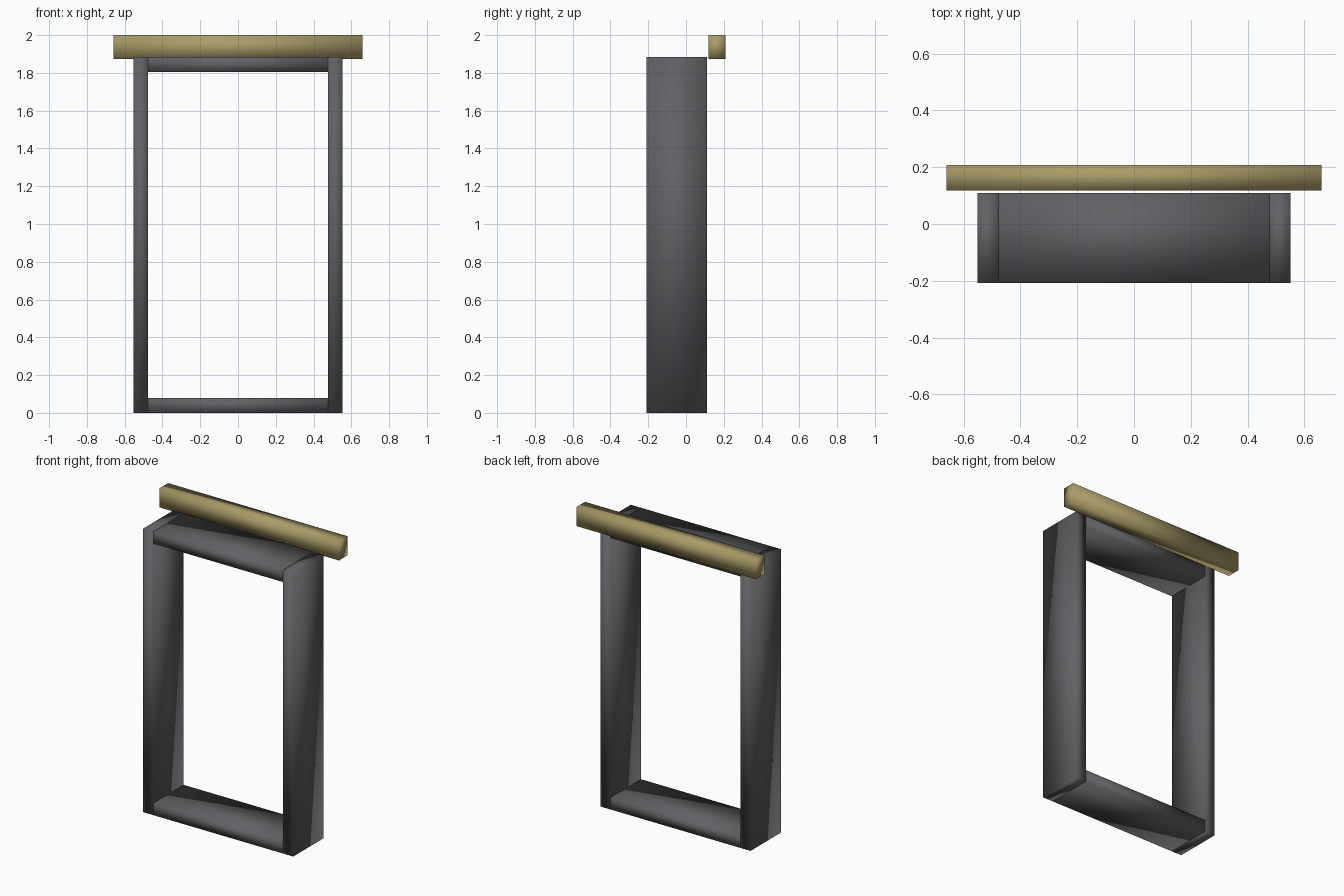
import bpy
import bmesh
from mathutils import Matrix, Vector

if "Cube" in bpy.data.objects:
    bpy.data.objects.remove(bpy.data.objects["Cube"])


def make_material(name, colour):
    mat = bpy.data.materials.new(name)
    mat.diffuse_color = colour
    mat.use_nodes = True
    mat.node_tree.nodes["Principled BSDF"].inputs["Base Color"].default_value = mat.diffuse_color
    return mat


def box(name, low, high, mat):
    """Smooth-shaded box between two opposite corners."""
    low, high = Vector(low), Vector(high)
    bm = bmesh.new()
    bmesh.ops.create_cube(bm, size=1.0, matrix=Matrix.Diagonal((*(high - low), 1.0)))
    for face in bm.faces:
        face.smooth = True
    mesh = bpy.data.meshes.new(name)
    bm.to_mesh(mesh)
    bm.free()
    mesh.materials.append(mat)
    obj = bpy.data.objects.new(name, mesh)
    obj.location = (low + high) / 2
    bpy.context.collection.objects.link(obj)
    return obj


dark = make_material("dark_frame", (0.12, 0.12, 0.13, 1))
brass = make_material("brass_bar", (0.40, 0.33, 0.14, 1))

# Frame extents
FRONT, BACK = -0.208, 0.11
OUTER, INNER = 0.552, 0.477
TOP, RAIL = 1.885, 0.08

# Upright posts
for side, x0, x1 in (("left", -OUTER, -INNER), ("right", INNER, OUTER)):
    box(f"{side}_post", (x0, FRONT, 0), (x1, BACK, TOP), dark)

# Rails between the posts
for name, z in (("bottom_rail", 0), ("top_rail", TOP - RAIL)):
    box(name, (-INNER, FRONT, z), (INNER, BACK, z + RAIL), dark)

# Long bar behind the top of the frame
box("back_bar", (-0.66, 0.118, 1.873), (0.66, 0.208, 2.0), brass)
